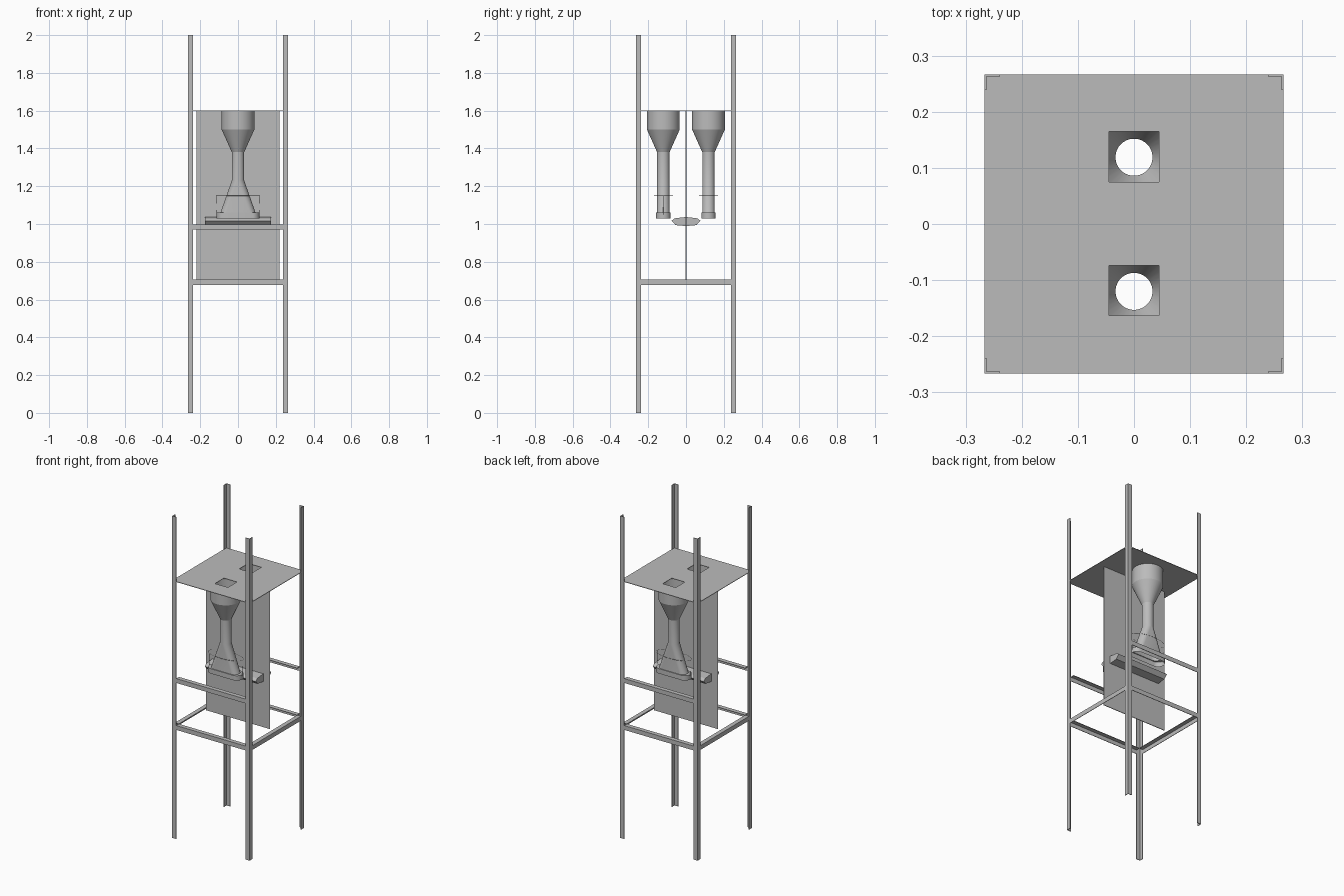
import bpy, bmesh, math
from mathutils import Vector

cube = bpy.data.objects.get("Cube")
if cube:
    bpy.data.objects.remove(cube, do_unlink=True)

steel = bpy.data.materials.new("grey steel")
steel.use_nodes = True
GREY = (0.5, 0.5, 0.5, 1)
steel.diffuse_color = GREY
steel.node_tree.nodes["Principled BSDF"].inputs["Base Color"].default_value = GREY


def make(name, verts, faces):
    mesh = bpy.data.meshes.new(name)
    mesh.from_pydata(verts, [], faces)
    bm = bmesh.new()
    bm.from_mesh(mesh)
    bmesh.ops.recalc_face_normals(bm, faces=bm.faces)
    bm.to_mesh(mesh)
    bm.free()
    mesh.materials.append(steel)
    obj = bpy.data.objects.new(name, mesh)
    bpy.context.collection.objects.link(obj)
    return obj


def prism(name, profile, a, b, place):
    """Extrude a 2D profile from a to b; place maps (u, v, w) to a position."""
    n = len(profile)
    verts = [place(u, v, w) for w in (a, b) for u, v in profile]
    faces = [(i, (i + 1) % n, n + (i + 1) % n, n + i) for i in range(n)]
    return make(name, verts, faces + [tuple(range(n)), tuple(range(n, 2 * n))])


R, W, T = 0.266, 0.027, 0.003   # frame half width, flange width, thickness
ANGLE = [(0, 0), (W, 0), (W, T), (T, T), (T, W), (0, W)]

# Corner legs of angle steel
for sx, x_name in ((-1, "right"), (1, "left")):
    for sy, y_name in ((-1, "front"), (1, "back")):
        prism(f"{y_name}_{x_name}_leg", ANGLE, 0, 2,
              lambda u, v, w: (sx * (R - u), sy * (R - v), w))

# Cross bars of angle steel, flange on top
INNER = R - W
for s, end, side in ((-1, "front", "right"), (1, "back", "left")):
    for top, level in ((0.705, "lower"), (0.997, "middle")):
        prism(f"{end}_{level}_bar", ANGLE, -INNER, INNER,
              lambda u, v, w: (w, s * (R - u), top - v))
    prism(f"{side}_lower_bar", ANGLE, -INNER, INNER,
          lambda u, v, w: (s * (R - u), w, 0.705 - v))

# Top plate with two square openings
xs = [-R, -0.045, 0.045, R]
ys = [-R, -0.163, -0.074, 0.075, 0.165, R]
verts = [(x, y, 1.6) for y in ys for x in xs]
faces = [(j * 4 + i, j * 4 + i + 1, j * 4 + i + 5, j * 4 + i + 4)
         for j in range(5) for i in range(3) if not (i == 1 and j in (1, 3))]
plate = make("top_plate", verts, faces)
solid = plate.modifiers.new("thickness", "SOLIDIFY")
solid.thickness = T

# Upright divider sheet
D = 0.002
prism("divider_sheet", [(-D, 0.705), (D, 0.705), (D, 1.598), (-D, 1.598)],
      -0.22, 0.22, lambda u, v, w: (w, u, v))

# Slim block across the divider
half = [(0.077, 1.017), (0.06, 1.03), (0.0, 1.037)]
low = [(0.0, 0.989), (0.055, 0.994)]
outline = half + [(-u, v) for u, v in half[1::-1]]
outline += [(-u, v) for u, v in low[::-1]] + low[1:]
prism("centre_block", outline, -0.175, 0.175, lambda u, v, w: (w, u, v))

# Funnels: round at the top, flattened into a wide slot at the bottom
SECTIONS = [(1.598, 0, 0.087), (1.5, 0, 0.087), (1.38, 0, 0.033), (1.23, 0, 0.033),
            (1.06, 0.06, 0.033), (1.06, 0.075, 0.038), (1.03, 0.075, 0.038)]
N = 36


def slot_ring(z, stretch, r, cy):
    ring = []
    for k in range(N):
        a = 2 * math.pi * (k + 0.5) / N
        c = math.cos(a)
        ring.append((r * c + math.copysign(stretch, c), cy + r * math.sin(a), z))
    return ring


def wire(name, points, cyclic):
    curve = bpy.data.curves.new(name, "CURVE")
    curve.dimensions = "3D"
    curve.bevel_depth = 0.001
    curve.bevel_resolution = 0
    spline = curve.splines.new("POLY")
    spline.points.add(len(points) - 1)
    for p, co in zip(spline.points, points):
        p.co = (*co, 1)
    spline.use_cyclic_u = cyclic
    curve.materials.append(steel)
    obj = bpy.data.objects.new(name, curve)
    bpy.context.collection.objects.link(obj)


for cy, end in ((-0.12, "front"), (0.119, "back")):
    verts = [p for z, stretch, r in SECTIONS for p in slot_ring(z, stretch, r, cy)]
    faces = [(s * N + k, s * N + (k + 1) % N, (s + 1) * N + (k + 1) % N, (s + 1) * N + k)
             for s in range(len(SECTIONS) - 1) for k in range(N)]
    funnel = make(f"{end}_funnel", verts, faces)
    bpy.ops.object.select_all(action="DESELECT")
    funnel.select_set(True)
    bpy.context.view_layer.objects.active = funnel
    bpy.ops.object.shade_smooth_by_angle(angle=math.radians(20))

    # Thin wire guard around the outlet
    loop = [(0.115 * math.cos(2 * math.pi * k / N),
             cy + 0.05 * math.sin(2 * math.pi * k / N), 1.15) for k in range(N)]
    wire(f"{end}_guard_ring", loop, True)
    for s, side in ((-1, "right"), (1, "left")):
        wire(f"{end}_{side}_guard_stay", [(s * 0.115, cy, 1.15), (s * 0.113, cy, 1.05)], False)
